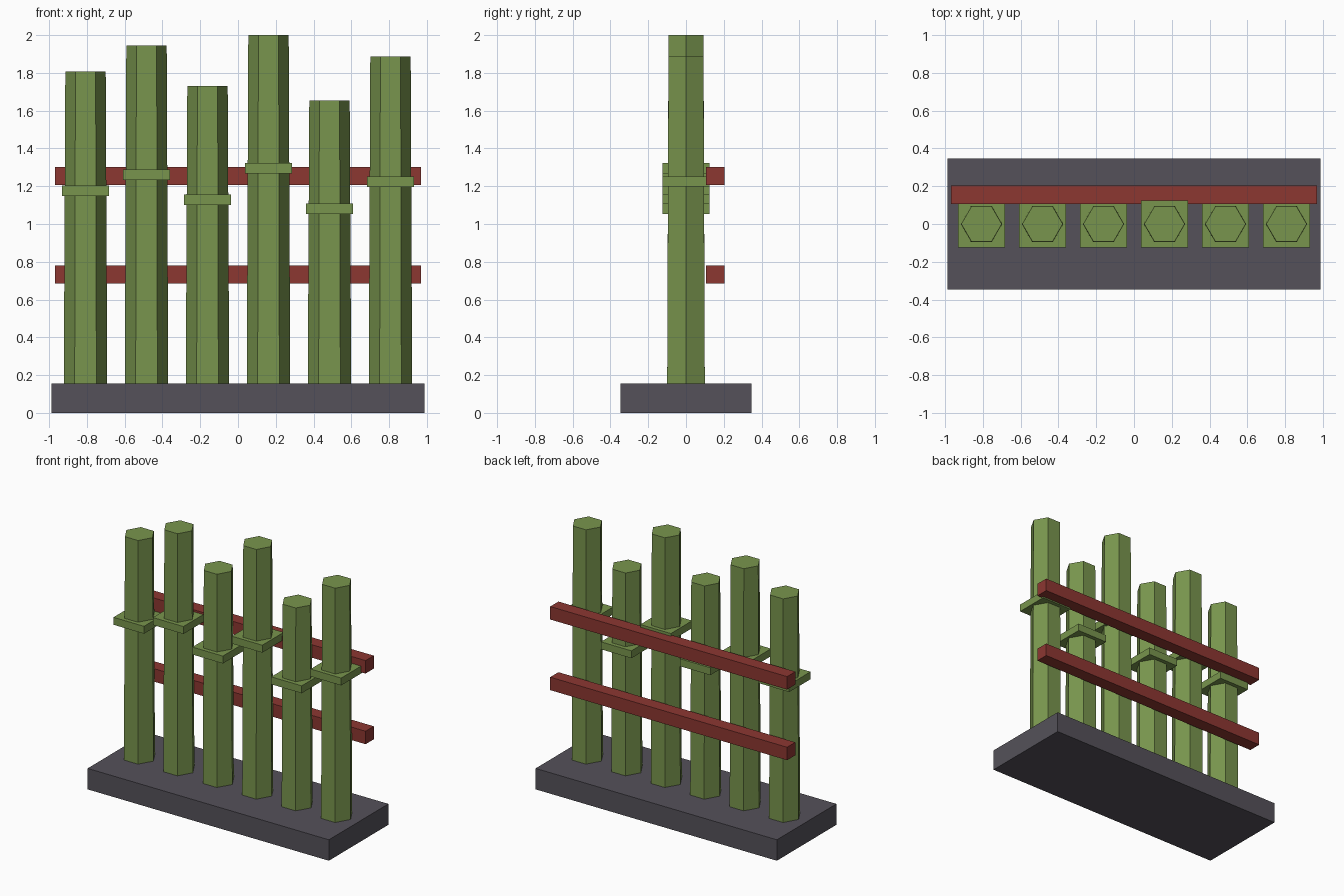
import bpy
import math

cube = bpy.data.objects.get("Cube")
if cube:
    bpy.data.objects.remove(cube, do_unlink=True)


def make_material(name, rgb):
    mat = bpy.data.materials.new(name)
    mat.use_nodes = True
    colour = (*rgb, 1)
    mat.diffuse_color = colour
    mat.node_tree.nodes["Principled BSDF"].inputs["Base Color"].default_value = colour
    return mat


green = make_material("bamboo green", (0.19, 0.30, 0.075))
red = make_material("rail red", (0.265, 0.038, 0.031))
grey = make_material("stone grey", (0.09, 0.083, 0.101))


def finish(name, mat):
    obj = bpy.context.object
    obj.name = obj.data.name = name
    obj.data.materials.append(mat)
    return obj


def box(name, centre, size, mat):
    bpy.ops.mesh.primitive_cube_add(size=1, location=centre)
    obj = finish(name, mat)
    for v in obj.data.vertices:
        v.co = [c * s for c, s in zip(v.co, size)]
    return obj


# Base slab
BASE = 0.155
box("base", (0, 0, BASE / 2), (1.976, 0.696, BASE), grey)

# Tapered six-sided stalks, each with a square collar
tops = [1.807, 1.944, 1.73, 2.0, 1.653, 1.886]
SPACING = 0.323
for i, top in enumerate(tops):
    x = (i - 2.5) * SPACING
    height = top - BASE
    bpy.ops.mesh.primitive_cone_add(
        vertices=6, radius1=0.115, radius2=0.107, depth=height,
        location=(x, 0, BASE + height / 2), rotation=(0, 0, math.pi / 6))
    finish(f"stalk_{i + 1}", green)
    box(f"collar_{i + 1}", (x, 0, BASE + height * 0.618), (0.25, 0.25, 0.055), green)

# Two cross rails behind the stalks
for name, z in (("lower_rail", 0.732), ("upper_rail", 1.255)):
    box(name, (0, 0.155, z), (1.94, 0.096, 0.096), red)
